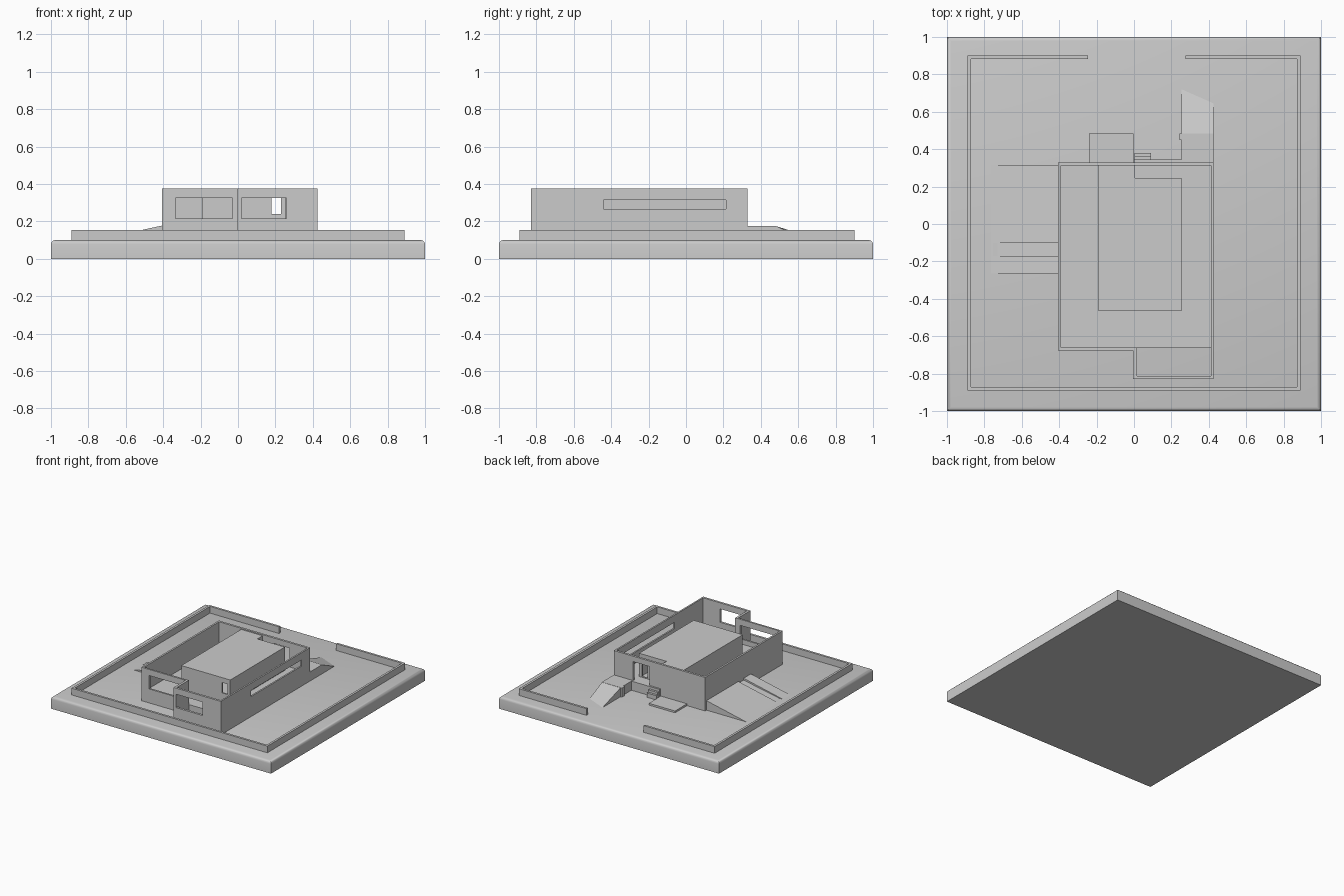
import bpy, bmesh
from mathutils import Vector

if "Cube" in bpy.data.objects:
    bpy.data.objects.remove(bpy.data.objects["Cube"])


def prism(name, profile, lo, hi, axis="z"):
    """Extrude a 2D outline along an axis (z: x,y outline; y: x,z; x: y,z)."""
    place = {"z": lambda a, b, t: (a, b, t),
             "y": lambda a, b, t: (a, t, b),
             "x": lambda a, b, t: (t, a, b)}[axis]
    bm = bmesh.new()
    face = bm.faces.new([bm.verts.new(place(a, b, lo)) for a, b in profile])
    new = bmesh.ops.extrude_face_region(bm, geom=[face])["geom"]
    bmesh.ops.translate(bm, vec=Vector(place(0, 0, hi - lo)),
                        verts=[v for v in new if isinstance(v, bmesh.types.BMVert)])
    bmesh.ops.recalc_face_normals(bm, faces=bm.faces)
    me = bpy.data.meshes.new(name)
    bm.to_mesh(me)
    bm.free()
    ob = bpy.data.objects.new(name, me)
    bpy.context.collection.objects.link(ob)
    return ob


def box(name, x0, x1, y0, y1, z0, z1):
    return prism(name, [(x0, y0), (x1, y0), (x1, y1), (x0, y1)], z0, z1)


def cut(target, *cutters):
    """Subtract each cutter, apply, and delete it."""
    bpy.context.view_layer.objects.active = target
    for c in cutters:
        c.hide_render = True
        mod = target.modifiers.new("cut", "BOOLEAN")
        mod.operation, mod.solver, mod.object = "DIFFERENCE", "EXACT", c
        bpy.ops.object.modifier_apply(modifier=mod.name)
        bpy.data.objects.remove(c)


G, F, TOP = 0.10, 0.175, 0.375      # ground, floor and wall-top heights

# ground slab with softened upper rim
ground = box("ground_slab", -1, 1, -1, 1, 0, G)
bm = bmesh.new()
bm.from_mesh(ground.data)
rim = [e for e in bm.edges if all(v.co.z > 0.05 for v in e.verts)]
bmesh.ops.bevel(bm, geom=rim, offset=0.022, segments=3, profile=0.5, affect="EDGES")
bm.to_mesh(ground.data)
bm.free()
bpy.context.view_layer.objects.active = ground
ground.select_set(True)
bpy.ops.object.shade_smooth_by_angle(angle=0.6)
ground.select_set(False)

# garden wall, open at the back
fence = box("garden_wall", -0.89, 0.89, -0.89, 0.9, G, 0.155)
cut(fence,
    box("fence_inside", -0.872, 0.872, -0.872, 0.882, 0, 1),
    box("fence_gap", -0.245, 0.275, 0.8, 1, 0, 1))

# house outer walls with windows and back door
outer = [(-0.405, 0.33), (-0.405, -0.675), (-0.005, -0.675),
         (-0.005, -0.83), (0.425, -0.83), (0.425, 0.33)]
inner = [(-0.39, 0.312), (-0.39, -0.66), (0.015, -0.66),
         (0.015, -0.812), (0.412, -0.812), (0.412, 0.312)]
walls = prism("house_walls", outer, G, TOP)
cut(walls,
    prism("house_inside", inner, 0, 1),
    box("front_window", -0.335, -0.03, -0.7, -0.64, 0.215, 0.325),
    box("bay_window", 0.018, 0.26, -0.9, -0.78, 0.215, 0.325),
    box("side_window", 0.38, 0.5, -0.44, 0.215, 0.265, 0.315),
    box("back_door", 0.1, 0.25, 0.28, 0.36, F, 0.33))

# raised floor
box("house_floor", -0.392, 0.414, -0.66, 0.314, G, F)

# inner room: hollow shell with flat roof and a window at each end
room = [(-0.19, -0.465), (0.255, -0.465), (0.255, 0.245),
        (0.005, 0.245), (0.005, 0.312), (-0.19, 0.312)]
hollow = [(-0.178, -0.453), (0.243, -0.453), (0.243, 0.233),
          (-0.007, 0.233), (-0.007, 0.3), (-0.178, 0.3)]
shell = prism("inner_room", room, F, 0.366)
cut(shell,
    prism("room_inside", hollow, 0.1, 0.352),
    box("room_front_window", 0.18, 0.23, -0.5, -0.43, 0.24, 0.325),
    box("room_back_door", 0.18, 0.23, 0.2, 0.27, 0.18, 0.325))

# back terrace: threshold strip, landing, ramp down, steps and low pad
box("threshold", 0.0, 0.26, 0.328, 0.345, G, F)
box("landing", 0.255, 0.425, 0.328, 0.485, G, F)
box("landing_post", 0.242, 0.262, 0.45, 0.485, G, F)
ramp = prism("entry_ramp", [(0.48, G), (0.72, G), (0.48, F)], 0.255, 0.425, "x")
for v in ramp.data.vertices:            # skewed lower end
    if v.co.x > 0.4 and v.co.y > 0.6:
        v.co.y = 0.645
for i in range(3):
    box("step", 0.003, 0.09, 0.34, 0.345 + 0.0175 * i, G, F - 0.02 * i)
box("entry_pad", -0.24, -0.002, 0.328, 0.485, G, 0.115)

# driveway ramp on the left side with a sunken strip
drive = prism("driveway_ramp", [(-0.765, G), (-0.404, G), (-0.404, 0.178)],
              -0.265, 0.312, "y")
cut(drive, prism("drive_groove", [(-0.755, 0.095), (-0.404, 0.163), (-0.404, 0.3),
                                  (-0.755, 0.3)], -0.17, -0.102, "y"))
